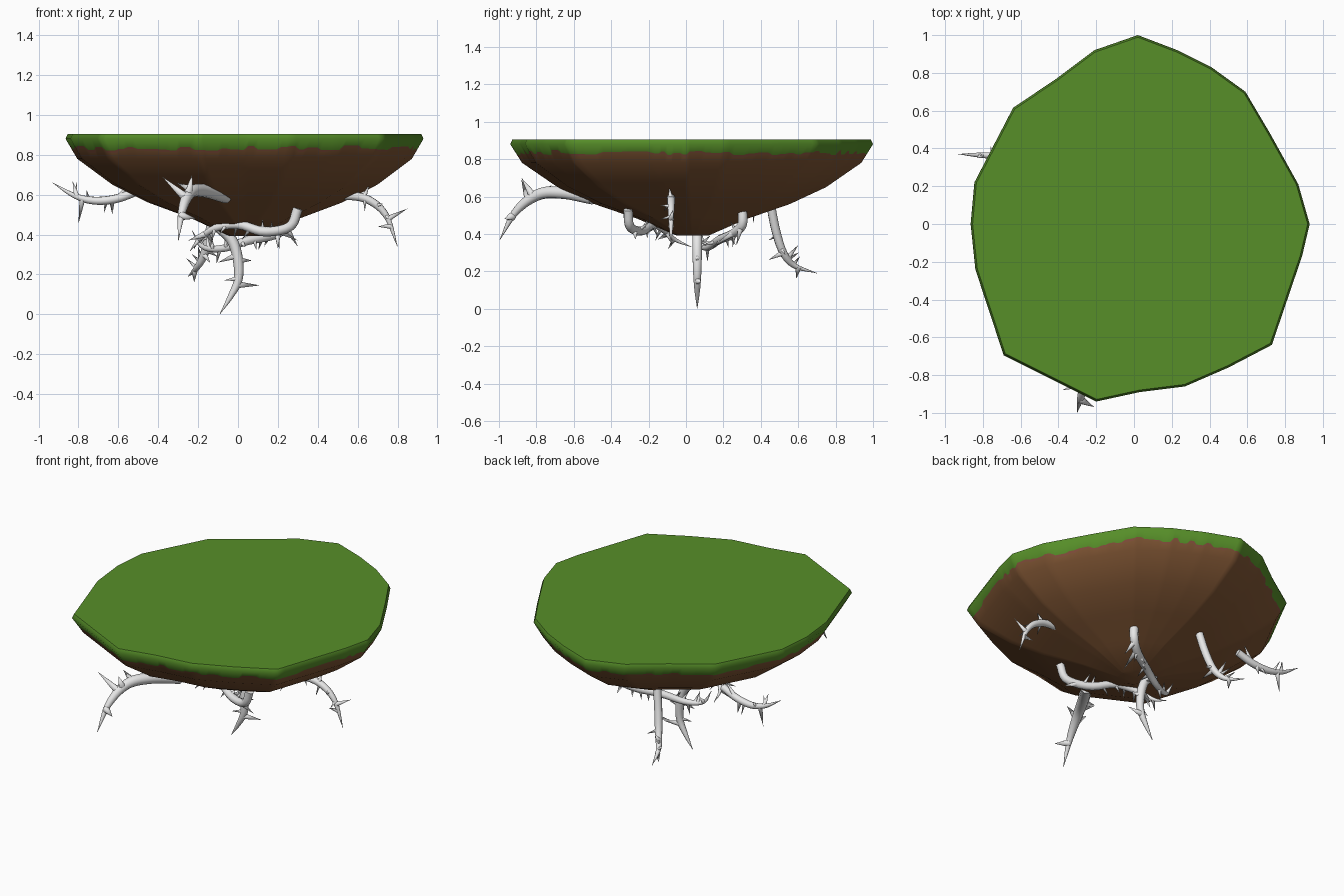
import bpy, bmesh, math, random
from mathutils import Vector, Matrix

if "Cube" in bpy.data.objects:
    bpy.data.objects.remove(bpy.data.objects["Cube"])

random.seed(4)


def material(name, rgb):
    m = bpy.data.materials.new(name)
    m.diffuse_color = (*rgb, 1)
    m.use_nodes = True
    m.node_tree.nodes["Principled BSDF"].inputs["Base Color"].default_value = m.diffuse_color
    return m


GRASS = material("grass green", (0.095, 0.275, 0.022))
SOIL = material("soil brown", (0.215, 0.092, 0.034))
CLAY = material("reddish clay", (0.235, 0.080, 0.046))
ROOT = material("pale root grey", (0.80, 0.80, 0.80))


def finish(bm, name, mats, angle):
    bmesh.ops.recalc_face_normals(bm, faces=bm.faces)
    me = bpy.data.meshes.new(name)
    bm.to_mesh(me)
    bm.free()
    for m in mats:
        me.materials.append(m)
    ob = bpy.data.objects.new(name, me)
    bpy.context.collection.objects.link(ob)
    bpy.ops.object.select_all(action='DESELECT')
    ob.select_set(True)
    bpy.context.view_layer.objects.active = ob
    bpy.ops.object.shade_smooth_by_angle(angle=math.radians(angle))
    return ob


# --- Floating ground: irregular rim outline, shrinking downward in rings ---
rim = [(.02, 1), (.23, .92), (.41, .83), (.59, .70), (.72, .48), (.87, .21),
       (.93, 0), (.89, -.17), (.73, -.64), (.50, -.76), (.27, -.86), (.03, -.89),
       (-.20, -.94), (-.45, -.815), (-.69, -.695), (-.84, -.24), (-.865, 0),
       (-.845, .22), (-.64, .615), (-.41, .77), (-.21, .92)]
STEPS = 10
outline = []
for i, p in enumerate(rim):
    a, b = Vector(p), Vector(rim[(i + 1) % len(rim)])
    outline += [a.lerp(b, k / STEPS) for k in range(STEPS)]

# jagged grass edge in short steps, with a thin clay fringe under it
n = len(outline)
level, fringe = [], []
while len(level) < n:
    h, w = random.uniform(.82, .848), random.uniform(.003, .014)
    run = random.choice((2, 2, 3))
    level += [h] * run
    fringe += [h - w] * run

profile = [(.905, .988), (.88, 1), (level, 0), (fringe, 0), (.78, .935), (.65, .74),
           (.56, .54), (.48, .30), (.392, .09)]   # (height, scale)
bm = bmesh.new()
rings = []
for z, s in profile:
    ring = []
    for i, p in enumerate(outline):
        h = z[i] if isinstance(z, list) else z
        k = s or 1 - (.88 - h) * .65
        q = p * k + Vector((.04, .035)) * (1 - k)
        ring.append(bm.verts.new((q.x, q.y, h)))
    rings.append(ring)
for r in range(len(rings) - 1):
    for i in range(n):
        j = (i + 1) % n
        f = bm.faces.new((rings[r][i], rings[r][j], rings[r + 1][j], rings[r + 1][i]))
        f.material_index = 0 if r < 2 else 2 if r == 2 else 1
bm.faces.new(rings[0]).material_index = 0
bm.faces.new(rings[-1]).material_index = 1
finish(bm, "floating_ground", [GRASS, SOIL, CLAY], 60)


# --- Thorny roots ---
def spline(pts, t):
    """Catmull-Rom point at t in 0..1"""
    p = [2 * pts[0] - pts[1]] + pts + [2 * pts[-1] - pts[-2]]
    x = min(t, .99999) * (len(pts) - 1)
    i, u = int(x), x - int(x)
    a, b, c, d = p[i:i + 4]
    return .5 * (2 * b + (c - a) * u + (2 * a - 5 * b + 4 * c - d) * u * u
                 + (3 * b - a - 3 * c + d) * u ** 3)


def tangent(pts, t):
    return (spline(pts, min(t + .02, 1)) - spline(pts, max(t - .02, 0))).normalized()


def thorn(bm, base, tip, radius):
    d = tip - base
    rot = d.to_track_quat('Z', 'Y').to_matrix().to_4x4()
    bmesh.ops.create_cone(bm, cap_ends=True, segments=7, radius1=radius, radius2=0,
                          depth=d.length,
                          matrix=Matrix.Translation((base + tip) / 2) @ rot)


def root(name, path, radius, small, big=()):
    """Tapered tube; big = (t, tip) thorns, small = number of random thorns"""
    pts = [Vector(p) for p in path]
    bm = bmesh.new()
    side = tangent(pts, 0).orthogonal().normalized()
    rings, count, sides = [], 26, 10
    for k in range(count + 1):
        t = k / count
        c, d = spline(pts, t), tangent(pts, t)
        side = (side - d * side.dot(d)).normalized()
        r = radius * max(1 - t ** 3.2, .06)
        rings.append([bm.verts.new(c + r * (Matrix.Rotation(2 * math.pi * s / sides, 3, d) @ side))
                      for s in range(sides)])
    for a, b in zip(rings, rings[1:]):
        for s in range(sides):
            bm.faces.new((a[s], a[(s + 1) % sides], b[(s + 1) % sides], b[s]))
    bm.faces.new(rings[0])
    bm.faces.new(rings[-1])
    for t, tip in big:
        thorn(bm, spline(pts, t), Vector(tip), radius * .7)
    for k in range(small):
        t = .25 + .62 * (k + random.random() * .6) / small
        d = tangent(pts, t)
        out = Matrix.Rotation(random.uniform(0, 6.28), 3, d) @ d.orthogonal().normalized()
        c = spline(pts, t)
        thorn(bm, c, c + (out + d * .3) * random.uniform(.06, .085), radius * .5)
    finish(bm, name, [ROOT], 55)


root("right_root", [(.50, -.08, .60), (.64, -.08, .58), (.74, -.08, .50), (.80, -.08, .34)],
     .022, 3, [(.72, (.85, -.07, .53)), (.3, (.66, -.09, .65)), (.8, (.70, -.08, .44))])
root("front_root", [(-.06, -.50, .59), (-.17, -.66, .62), (-.24, -.79, .61),
                    (-.28, -.91, .52), (-.30, -.995, .37)],
     .034, 1, [(.6, (-.38, -.88, .69)), (.55, (-.23, -.88, .70)), (.8, (-.21, -.97, .48)),
               (.42, (-.31, -.72, .66))])
root("left_root", [(-.50, .34, .62), (-.61, .35, .58), (-.72, .36, .57), (-.82, .365, .595),
                   (-.93, .37, .66)],
     .022, 3, [(.65, (-.80, .36, .455)), (.22, (-.53, .36, .68)), (.3, (-.63, .38, .50)),
               (.72, (-.83, .35, .67))])
root("back_root", [(-.11, .45, .57), (-.14, .48, .42), (-.17, .52, .30), (-.21, .58, .23),
                   (-.25, .70, .19)],
     .024, 4, [(.6, (-.20, .60, .34)), (.5, (-.14, .44, .26)), (.8, (-.22, .59, .16))])
root("bottom_root", [(-.10, .06, .44), (-.03, .06, .37), (0, .06, .27), (0, .06, .17),
                     (-.04, .06, .085), (-.09, .06, .003)],
     .027, 1, [(.65, (.11, .08, .145)), (.4, (.07, .06, .27)), (.35, (-.10, .05, .26))])
root("back_inner_root", [(.25, .30, .54), (.25, .30, .45), (.18, .25, .40), (.05, .18, .37),
                         (-.08, .12, .33), (-.18, .08, .34), (-.23, .07, .42)],
     .026, 12, [(.2, (.30, .27, .34)), (.3, (.20, .14, .33))])
root("front_inner_root", [(.30, -.31, .53), (.26, -.30, .44), (.13, -.24, .415),
                          (0, -.18, .45), (-.12, -.13, .43), (-.20, -.06, .37), (-.22, .03, .33)],
     .025, 8, [(.25, (.30, -.27, .37)), (.75, (-.25, -.15, .37))])
